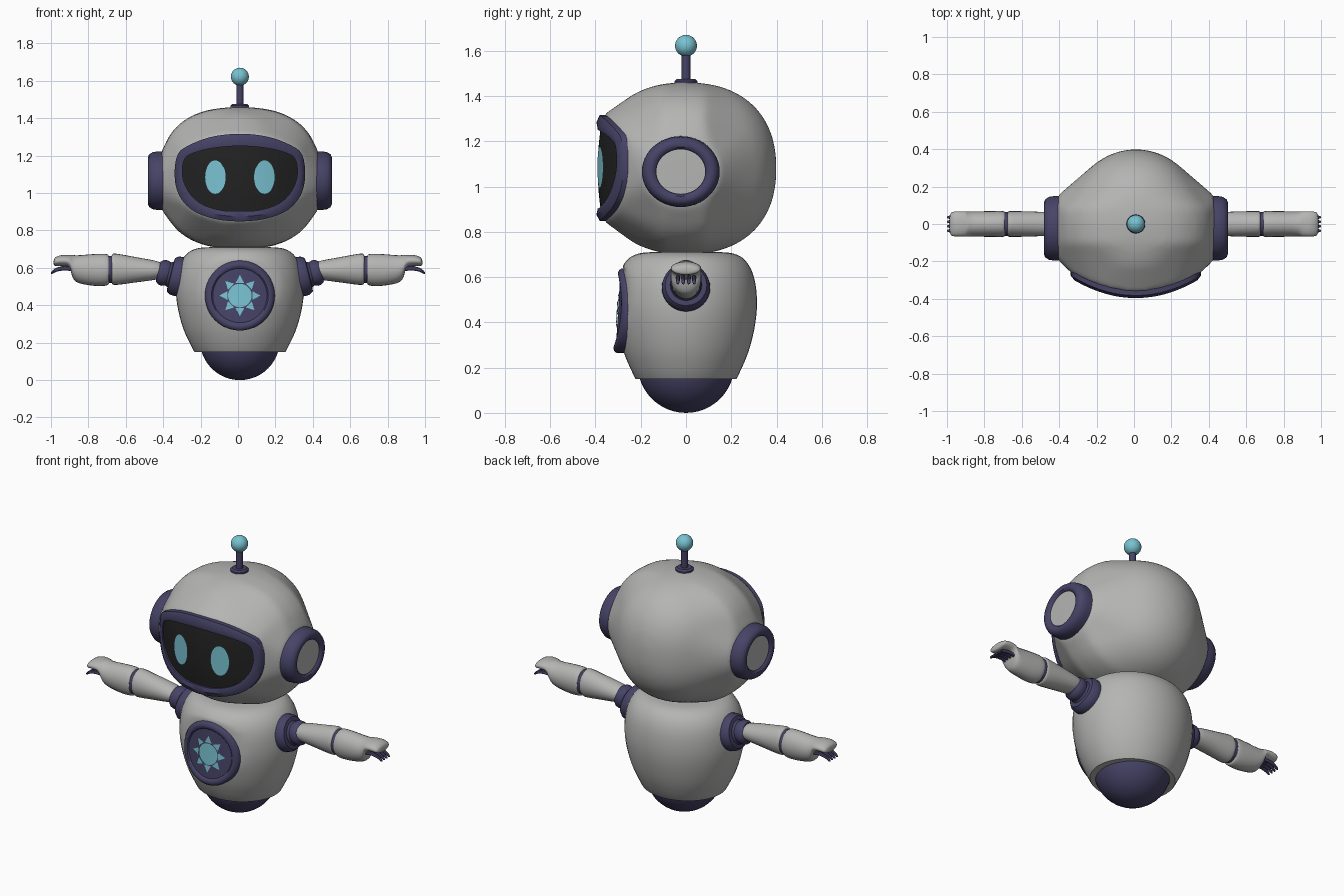
import bpy, bmesh, math
from mathutils import Vector, Matrix

cube = bpy.data.objects.get("Cube")
if cube:
    bpy.data.objects.remove(cube, do_unlink=True)

MID = 0.01  # body axis


def material(name, rgb):
    m = bpy.data.materials.new(name)
    m.use_nodes = True
    m.diffuse_color = (*rgb, 1)
    m.node_tree.nodes["Principled BSDF"].inputs["Base Color"].default_value = (*rgb, 1)
    return m


grey = material("shell grey", (0.46, 0.46, 0.455))
navy = material("dark navy", (0.062, 0.056, 0.135))
cyan = material("light cyan", (0.19, 0.54, 0.64))
black = material("visor black", (0.016, 0.016, 0.016))


def finish(name, bm, mats, loc=(0, 0, 0), angle=40):
    me = bpy.data.meshes.new(name)
    bm.to_mesh(me)
    bm.free()
    for m in mats:
        me.materials.append(m)
    for p in me.polygons:
        p.use_smooth = True
    me.set_sharp_from_angle(angle=math.radians(angle))
    ob = bpy.data.objects.new(name, me)
    ob.location = loc
    bpy.context.collection.objects.link(ob)
    return ob


def chaikin(pts, times=2, closed=False):
    """Round a path of tuples by cutting its corners."""
    for _ in range(times):
        pairs = list(zip(pts, pts[1:] + pts[:1] if closed else pts[1:]))
        cut = [tuple(a + (b - a) * t for a, b in zip(p, q))
               for p, q in pairs for t in (0.25, 0.75)]
        pts = cut if closed else [pts[0]] + cut[1:-1] + [pts[-1]]
    return pts


def loft(name, rings, mats, loc=(MID, 0, 0), bands=None, cap=True, front=False, angle=40):
    """Skin a stack of equal rings; bands gives a material index per step."""
    bm = bmesh.new()
    rows = [[bm.verts.new(p) for p in r] for r in rings]
    n = len(rows[0])
    for i, (a, b) in enumerate(zip(rows, rows[1:])):
        for k in range(n):
            f = bm.faces.new((a[k], a[(k + 1) % n], b[(k + 1) % n], b[k]))
            f.material_index = bands[i] if bands else 0
    if cap:
        bm.faces.new(rows[0])
        bm.faces.new(rows[-1])
    bmesh.ops.remove_doubles(bm, verts=bm.verts, dist=1e-5)
    bmesh.ops.recalc_face_normals(bm, faces=bm.faces)
    if front and sum(f.normal.y * f.calc_area() for f in bm.faces) > 0:
        bmesh.ops.reverse_faces(bm, faces=bm.faces)
    return finish(name, bm, mats, loc, angle)


def circle(n=48):
    return [(math.cos(math.tau * k / n), math.sin(math.tau * k / n)) for k in range(n)]


def upright(profile):
    return [[(r * c, r * s, z) for c, s in circle()] for r, z in profile]


def limb(name, sections, mat, side, y=0, n=24, smooth=2):
    """Tube along x from sections (x, centre z, half height, half width)."""
    rings = [[(side * x, y + w * c, z + h * s) for c, s in circle(n)]
             for x, z, h, w in chaikin(sections, smooth)]
    return loft(name, rings, [mat], loc=(0, 0, 0))


def face_y(x, off=0):
    return -0.39 + off + 0.88 * x * x


def chest_y(x, z, off=0):
    return -0.308 + off + 0.9 * x * x + 0.06 * (z - 0.452)


# Visor outlines
def outline(half):
    return chaikin(half + [(-x, z) for x, z in half[-2:0:-1]], 2, True)


outer = outline([(0, 1.32), (0.15, 1.305), (0.27, 1.26), (0.345, 1.21),
                 (0.352, 1.03), (0.28, 0.915), (0.15, 0.86), (0, 0.845)])
inner = outline([(0, 1.255), (0.16, 1.24), (0.25, 1.215), (0.305, 1.185),
                 (0.31, 1.06), (0.235, 0.95), (0.11, 0.905), (0, 0.902)])
middle = [((a + c) / 2, (b + d) / 2) for (a, b), (c, d) in zip(outer, inner)]


def on_face(pts, off):
    return [(x, face_y(x, off), z) for x, z in pts]


# Head: hull over a rounded ball, a side-to-side band and the visor frame
HZ = 1.08


def spow(v, e):
    return math.copysign(abs(v) ** e, v)


points = []
for j in range(1, 32):
    t = math.pi * j / 32
    h, v = spow(math.sin(t), 0.87), 0.38 * spow(math.cos(t), 0.87)
    points += [(0.37 * h * c, 0.4 * h * s, HZ + v) for c, s in circle() if 0.4 * h * s > -0.26]
for y, k in ((-0.1, 0.985), (0, 1), (0.08, 0.985)):
    points += [(0.43 * k * spow(c, 0.8), y, HZ + 0.38 * k * spow(s, 0.8)) for c, s in circle()]
for x in (-0.42, 0.42):
    points += [(x, -0.02 + 0.17 * c, 1.066 + 0.155 * s) for c, s in circle()]
points += on_face(outer, 0.025)
bm = bmesh.new()
for p in points:
    bm.verts.new(p)
hull = bmesh.ops.convex_hull(bm, input=bm.verts)
loose = {g for g in hull["geom_interior"] + hull["geom_unused"] if isinstance(g, bmesh.types.BMVert)}
bmesh.ops.delete(bm, geom=list(loose), context="VERTS")
bmesh.ops.recalc_face_normals(bm, faces=bm.faces)
head = finish("head", bm, [grey], (MID, 0, 0), 180)
remesh = head.modifiers.new("even_surface", "REMESH")
remesh.mode = "VOXEL"
remesh.voxel_size = 0.018
remesh.use_smooth_shade = True
soften = head.modifiers.new("soften", "SMOOTH")
soften.factor = 0.5
soften.iterations = 10

# Visor frame, glass and eyes
loft("visor_frame", [on_face(outer, 0.07), on_face(outer, 0.008), on_face(middle, -0.006),
                     on_face(inner, 0), on_face(inner, 0.03)], [navy], cap=False, front=True)
loft("visor_glass", [on_face([(x * k, HZ + (z - HZ) * k) for x, z in inner], 0.012 - 0.012 * (1 - k * k))
                     for k in (1, 0.8, 0.6, 0.4, 0.2, 0)], [black], cap=False, front=True)
for name, x0 in (("left_eye", 0.132), ("right_eye", -0.132)):
    loft(name, [on_face([(x0 + 0.056 * k * c, 1.085 + 0.092 * k * s) for c, s in circle(32)], -0.006)
                for k in (1, 0.5, 0)], [cyan], cap=False, front=True)

# Antenna
loft("antenna_base", upright([(0, 1.44), (0.05, 1.44), (0.05, 1.467), (0.04, 1.476), (0, 1.476)]), [navy])
loft("antenna_stem", upright([(0.019, 1.46), (0.019, 1.6)]), [navy])


def ball(name, r, z, mat):
    arc = [math.pi * j / 24 for j in range(25)]
    return loft(name, upright([(r * math.sin(t), z - r * math.cos(t)) for t in arc]), [mat], cap=False)


ball("antenna_tip", 0.048, 1.622, cyan)

# Torso: turned shell, flattened behind the chest disc
shell = [(0, 0.15), (0.222, 0.15)] + chaikin(
    [(0.226, 0.155), (0.28, 0.27), (0.315, 0.43), (0.312, 0.56), (0.285, 0.65),
     (0.23, 0.705), (0.13, 0.712), (0, 0.714)], 3)
torso = [[(1.09 * x, max(y, chest_y(1.09 * x, z, 0.018)), z) for x, y, z in r] for r in upright(shell)]
loft("torso", torso, [grey], cap=False)
ball("lower_ball", 0.214, 0.214, navy)


# Chest disc with sun emblem
def on_chest(pts, off):
    return [(x, chest_y(x, z, off), z) for x, z in pts]


def chest_ring(r, off):
    return on_chest([(r * c, 0.452 + r * s) for c, s in circle()], off)


loft("chest_disc", [chest_ring(r, o) for r, o in
                    ((0.187, 0.06), (0.187, 0.012), (0.178, 0.001), (0.165, -0.003), (0.152, 0),
                     (0.145, 0.008), (0.1, 0.008), (0.05, 0.008), (0, 0.008))],
     [navy], cap=False, front=True)
loft("sun_centre", [chest_ring(r, 0.002) for r in (0.063, 0.03, 0)], [cyan], cap=False, front=True)
bm = bmesh.new()
for k in range(8):
    a = math.tau * k / 8
    tri = [(r * math.cos(a + d), 0.452 + r * math.sin(a + d))
           for r, d in ((0.071, -0.33), (0.071, 0.33), (0.11, 0))]
    bm.faces.new([bm.verts.new(p) for p in on_chest(tri, 0.002)])
finish("sun_rays", bm, [cyan], (MID, 0, 0))

# Ears, shoulders, arms and hands on both sides
EAR = [(0.172, 0.38), (0.172, 0.44), (0.168, 0.465), (0.155, 0.485), (0.138, 0.492),
       (0.12, 0.489), (0.11, 0.478), (0.108, 0.478), (0, 0.482)]
SHOULDER = [(0, -0.04), (0.098, -0.04), (0.107, 0.02), (0.105, 0.045), (0.092, 0.065), (0.07, 0.068),
            (0.064, 0.08), (0.07, 0.1), (0.068, 0.118), (0.055, 0.135), (0, 0.138)]
for side, s in (("left", 1), ("right", -1)):
    rings = [[(s * x, -0.023 + r * c, 1.066 + 0.91 * r * q) for c, q in circle()] for r, x in EAR]
    loft(side + "_ear", rings, [navy, grey], bands=[0] * 7 + [1], cap=False)

    tilt = Matrix.Rotation(math.radians(-14), 3, "Y")
    rings = []
    for r, x in SHOULDER:
        ring = [tilt @ Vector((x, r * c, r * q)) for c, q in circle(32)]
        rings.append([(s * (0.305 + p.x), p.y, 0.548 + p.z) for p in ring])
    loft(side + "_shoulder", rings, [navy], cap=False)

    limb(side + "_upper_arm", [(0.4, 0.585, 0.035, 0.045), (0.43, 0.587, 0.05, 0.062),
                               (0.55, 0.59, 0.068, 0.067), (0.64, 0.592, 0.083, 0.069),
                               (0.672, 0.593, 0.084, 0.069), (0.676, 0.593, 0.07, 0.06)], grey, s)
    limb(side + "_elbow_ring", [(0.66, 0.591, 0.073, 0.064), (0.71, 0.591, 0.073, 0.064)], navy, s, smooth=0)
    limb(side + "_forearm", [(0.69, 0.59, 0.068, 0.06), (0.693, 0.59, 0.085, 0.07),
                             (0.76, 0.588, 0.087, 0.069), (0.86, 0.592, 0.074, 0.067),
                             (0.885, 0.607, 0.062, 0.067), (0.9, 0.637, 0.031, 0.067),
                             (0.95, 0.639, 0.03, 0.068), (0.982, 0.632, 0.022, 0.062),
                             (0.986, 0.628, 0.008, 0.03)], grey, s)
    for k in range(4):
        limb(f"{side}_finger_{k + 1}", [(0.86, 0.588, 0.012, 0.01), (0.92, 0.6, 0.012, 0.01),
                                        (0.97, 0.592, 0.011, 0.009), (0.995, 0.575, 0.009, 0.008),
                                        (1.0, 0.572, 0.003, 0.003)], navy, s, y=-0.036 + 0.024 * k, n=8)
